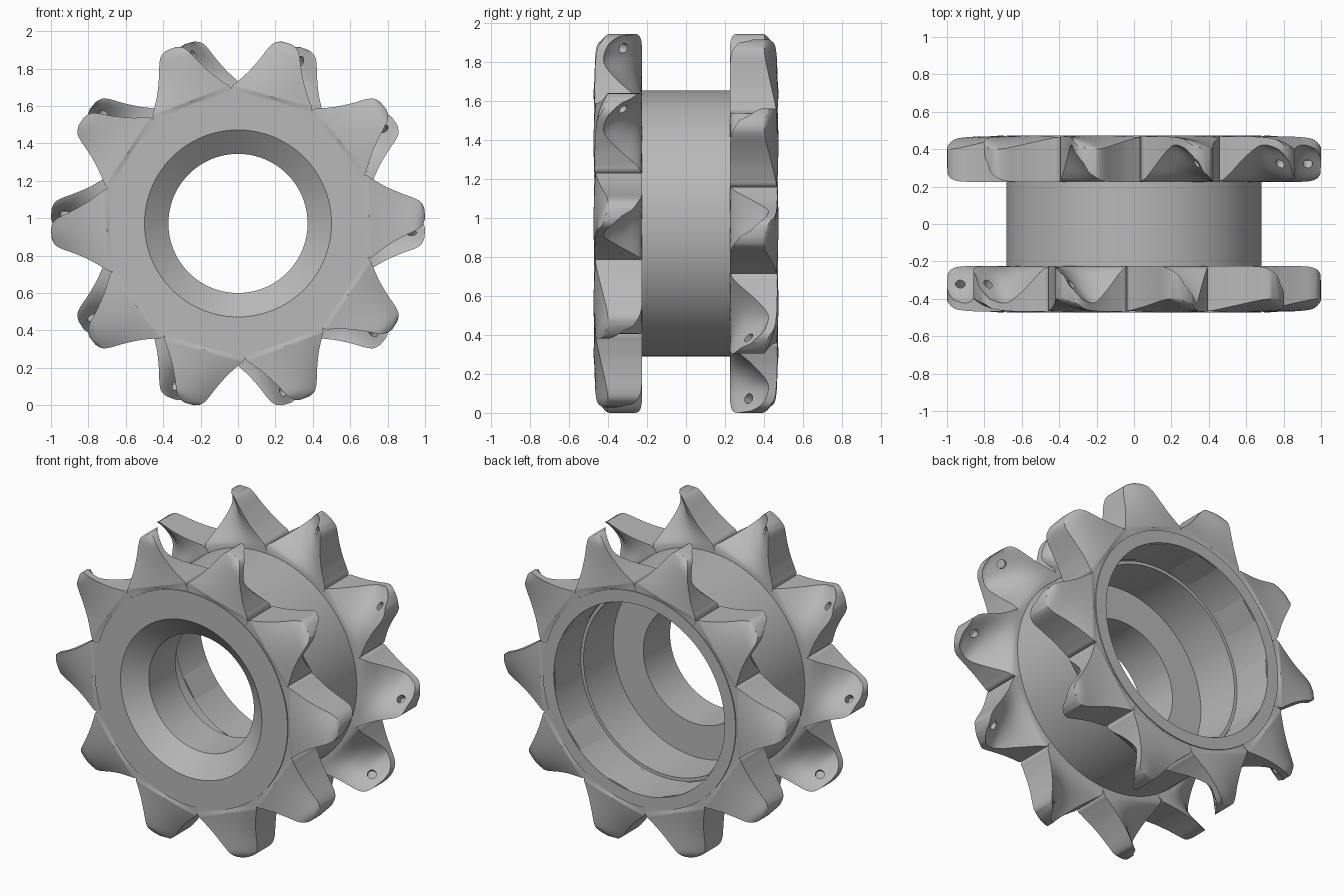
import bpy, bmesh, math
from mathutils import Matrix, Vector

cube = bpy.data.objects.get("Cube")
if cube:
    bpy.data.objects.remove(cube, do_unlink=True)

CENTRE = 0.972
TEETH = 10
PHASE = math.radians(3)

steel = bpy.data.materials.new("grey_steel")
steel.use_nodes = True
steel.diffuse_color = (0.48, 0.48, 0.48, 1)
steel.node_tree.nodes["Principled BSDF"].inputs["Base Color"].default_value = (0.48, 0.48, 0.48, 1)


def add_object(name, bm):
    bmesh.ops.recalc_face_normals(bm, faces=bm.faces)
    mesh = bpy.data.meshes.new(name)
    bm.to_mesh(mesh)
    bm.free()
    obj = bpy.data.objects.new(name, mesh)
    bpy.context.collection.objects.link(obj)
    return obj


def finish(obj, angle):
    obj.data.materials.clear()
    obj.data.materials.append(steel)
    bpy.ops.object.select_all(action='DESELECT')
    obj.select_set(True)
    bpy.context.view_layer.objects.active = obj
    bpy.ops.object.shade_smooth_by_angle(angle=math.radians(angle))


def skin(bm, loops, closed):
    """Bridge equal-length vertex loops with quads."""
    n = len(loops[0])
    pairs = list(zip(loops, loops[1:]))
    if closed:
        pairs.append((loops[-1], loops[0]))
    for a, b in pairs:
        for i in range(n):
            j = (i + 1) % n
            bm.faces.new((a[i], a[j], b[j], b[i]))


def catmull(p, t):
    """Smooth value between the middle two of four table rows."""
    return [0.5 * (2 * b + (c - a) * t + (2 * a - 5 * b + 4 * c - d) * t * t
                   + (3 * b - a - 3 * c + d) * t ** 3) for a, b, c, d in zip(*p)]


# Hub: turned profile (radius, y) with front countersink and stepped rear bore
profile = [(0.682, -0.473), (0.50, -0.473), (0.372, -0.37), (0.372, -0.10),
           (0.585, -0.10), (0.585, 0.20), (0.605, 0.20), (0.605, 0.473), (0.682, 0.473)]
SEG = 96
bm = bmesh.new()
rings = []
for i in range(SEG):
    a = math.tau * i / SEG
    rings.append([bm.verts.new((r * math.cos(a), y, r * math.sin(a))) for r, y in profile])
skin(bm, rings, True)
hub = add_object("hub", bm)
hub.location.z = CENTRE
finish(hub, 30)

# One tooth: radius, half width, outer y (trailing, leading), inner y (trailing, leading)
rows = [(0.60, 0.215, -0.465, -0.465, -0.225, -0.225),
        (0.69, 0.222, -0.465, -0.468, -0.225, -0.23),
        (0.73, 0.200, -0.458, -0.468, -0.225, -0.26),
        (0.80, 0.155, -0.44, -0.468, -0.225, -0.35),
        (0.88, 0.115, -0.42, -0.465, -0.225, -0.42),
        (0.95, 0.085, -0.405, -0.455, -0.23, -0.41),
        (0.985, 0.060, -0.40, -0.43, -0.245, -0.38),
        (1.0, 0.025, -0.39, -0.41, -0.27, -0.34)]
stations = []
for k in range(len(rows) - 1):
    four = [rows[max(k - 1, 0)], rows[k], rows[k + 1], rows[min(k + 2, len(rows) - 1)]]
    stations += [catmull(four, s / 5) for s in range(5)]
stations.append(rows[-1])

bm = bmesh.new()
loops = []
for r, w, out_a, out_b, in_a, in_b in stations:
    loop = []
    # slightly bowed outer face
    for i in range(9):
        u = i / 8
        y = out_b + (out_a - out_b) * u - 0.008 * math.sin(math.pi * u) * (r > 0.7)
        loop.append(bm.verts.new((r, y, w * (2 * u - 1))))
    # scooped inner face
    for i in range(15):
        u = i / 14
        ease = 0.4 * u + 0.6 * u * u * (3 - 2 * u)
        loop.append(bm.verts.new((r, in_a + (in_b - in_a) * ease, w * (1 - 2 * u))))
    loops.append(loop)
skin(bm, loops, False)
bm.faces.new(loops[0])
bm.faces.new(loops[-1])
tooth = add_object("tooth", bm)

# Blind hole in the scoop near the tooth tip
facing = Vector((0, 0.72, -0.69)).normalized()
spot = Vector((0.93, -0.32, 0)) + facing * 0.01
bm = bmesh.new()
bmesh.ops.create_cone(bm, cap_ends=True, segments=20, radius1=0.026, radius2=0.026, depth=0.12,
                      matrix=Matrix.Translation(spot) @ facing.to_track_quat('Z', 'Y').to_matrix().to_4x4())
cutter = add_object("hole_cutter", bm)
cutter.hide_render = True
cut = tooth.modifiers.new("hole", 'BOOLEAN')
cut.operation = 'DIFFERENCE'
cut.solver = 'EXACT'
cut.object = cutter
bpy.context.view_layer.update()
tooth_mesh = bpy.data.meshes.new_from_object(tooth.evaluated_get(bpy.context.evaluated_depsgraph_get()))
bpy.data.objects.remove(tooth, do_unlink=True)
bpy.data.objects.remove(cutter, do_unlink=True)

# Two toothed rings: the rear one is the front one turned half a turn
for name, turn in (("front_tooth_ring", 0), ("rear_tooth_ring", math.pi)):
    bm = bmesh.new()
    for i in range(TEETH):
        start = len(bm.verts)
        bm.from_mesh(tooth_mesh)
        bm.verts.ensure_lookup_table()
        spin = Matrix.Rotation(-(PHASE + math.tau * i / TEETH), 4, 'Y')
        bmesh.ops.transform(bm, matrix=spin, verts=bm.verts[start:])
    ring = add_object(name, bm)
    ring.location.z = CENTRE
    ring.rotation_euler.x = turn
    finish(ring, 35)
